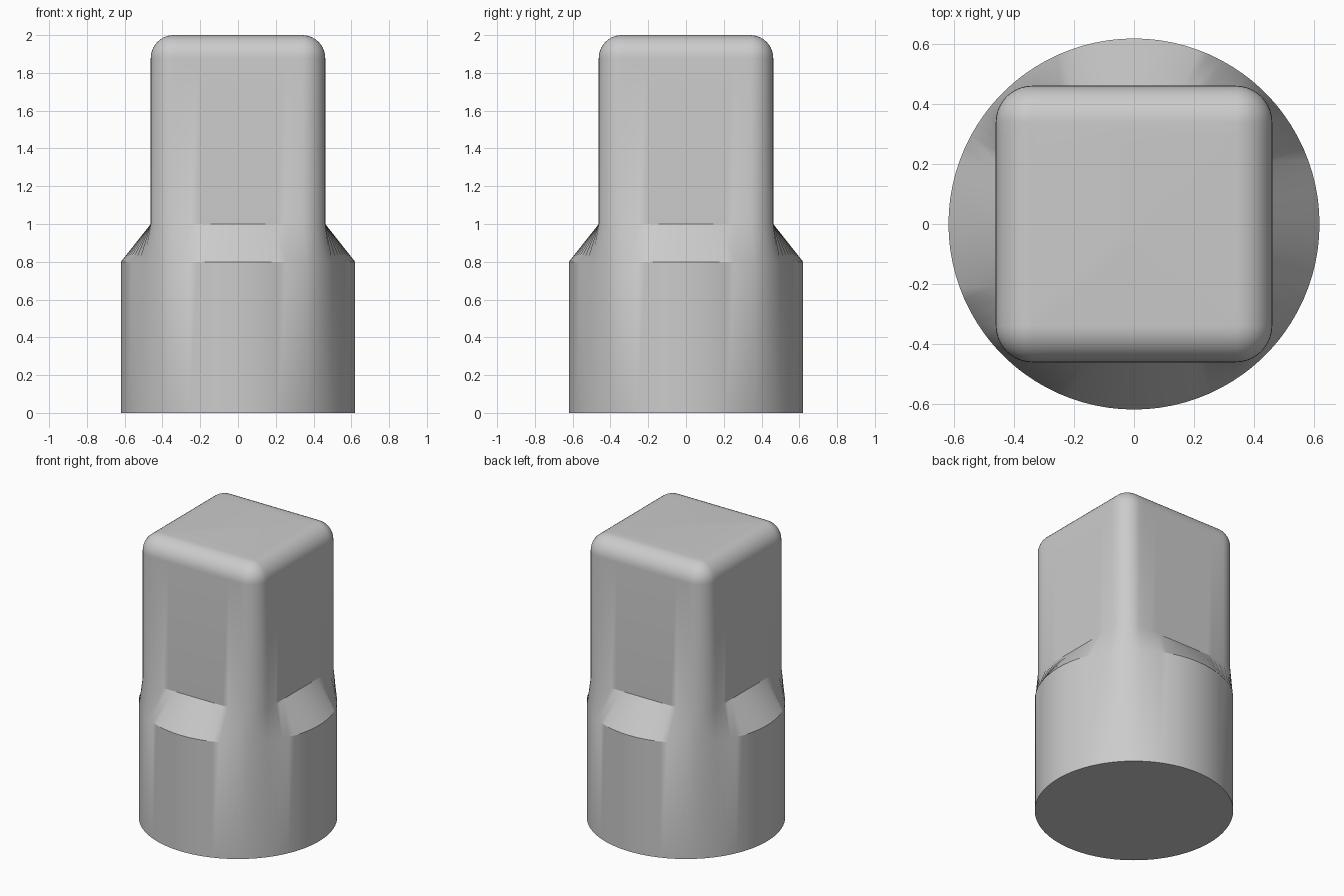
import bpy, bmesh, math

if "Cube" in bpy.data.objects:
    bpy.data.objects.remove(bpy.data.objects["Cube"], do_unlink=True)

BASE_RADIUS = 0.62   # round socket
CORE, ROUND = 0.34, 0.122  # square shank: flat half width and corner radius
EDGE_STEPS, ARC_STEPS, FILLET_STEPS = 18, 10, 10


def rounded_square(radius):
    """Outline of a square with rounded corners, counter-clockwise."""
    points = []
    spread = math.atan2(CORE, CORE + ROUND)
    for quarter in range(4):
        turn = quarter * math.pi / 2
        side = []
        for i in range(EDGE_STEPS):
            angle = spread * (2 * i / EDGE_STEPS - 1)
            side.append((CORE + radius, (CORE + ROUND) * math.tan(angle)))
        for i in range(ARC_STEPS):
            angle = math.pi / 2 * i / ARC_STEPS
            side.append((CORE + radius * math.cos(angle),
                         CORE + radius * math.sin(angle)))
        c, s = math.cos(turn), math.sin(turn)
        points += [(x * c - y * s, x * s + y * c) for x, y in side]
    return points


def loft(name, sections, material):
    """Skin a closed solid through stacked outlines."""
    bm = bmesh.new()
    rings = [[bm.verts.new((x, y, z)) for x, y in outline]
             for outline, z in sections]
    count = len(rings[0])
    for low, high in zip(rings, rings[1:]):
        for i in range(count):
            j = (i + 1) % count
            bm.faces.new((low[i], low[j], high[j], high[i]))
    bm.faces.new(rings[0][::-1])
    bm.faces.new(rings[-1])
    bmesh.ops.remove_doubles(bm, verts=bm.verts, dist=0.0001)
    bmesh.ops.recalc_face_normals(bm, faces=bm.faces)
    mesh = bpy.data.meshes.new(name)
    bm.to_mesh(mesh)
    bm.free()
    mesh.materials.append(material)
    obj = bpy.data.objects.new(name, mesh)
    bpy.context.collection.objects.link(obj)
    bpy.ops.object.select_all(action='DESELECT')
    obj.select_set(True)
    bpy.context.view_layer.objects.active = obj
    bpy.ops.object.shade_smooth_by_angle(angle=math.radians(30))
    return obj


grey = bpy.data.materials.new("plain grey")
grey.use_nodes = True
colour = (0.6, 0.6, 0.6, 1)
grey.diffuse_color = colour
grey.node_tree.nodes["Principled BSDF"].inputs["Base Color"].default_value = colour

# Round base, sloping transition and square shank
square = rounded_square(ROUND)
circle = [(BASE_RADIUS * x / math.hypot(x, y), BASE_RADIUS * y / math.hypot(x, y))
          for x, y in square]
sections = [(circle, 0), (circle, 0.8), (square, 1.0)]

# Rounded top edge
for i in range(FILLET_STEPS + 1):
    angle = math.pi / 2 * i / FILLET_STEPS
    sections.append((rounded_square(ROUND * math.cos(angle)),
                     2 - ROUND + ROUND * math.sin(angle)))

loft("socket_adapter", sections, grey)
